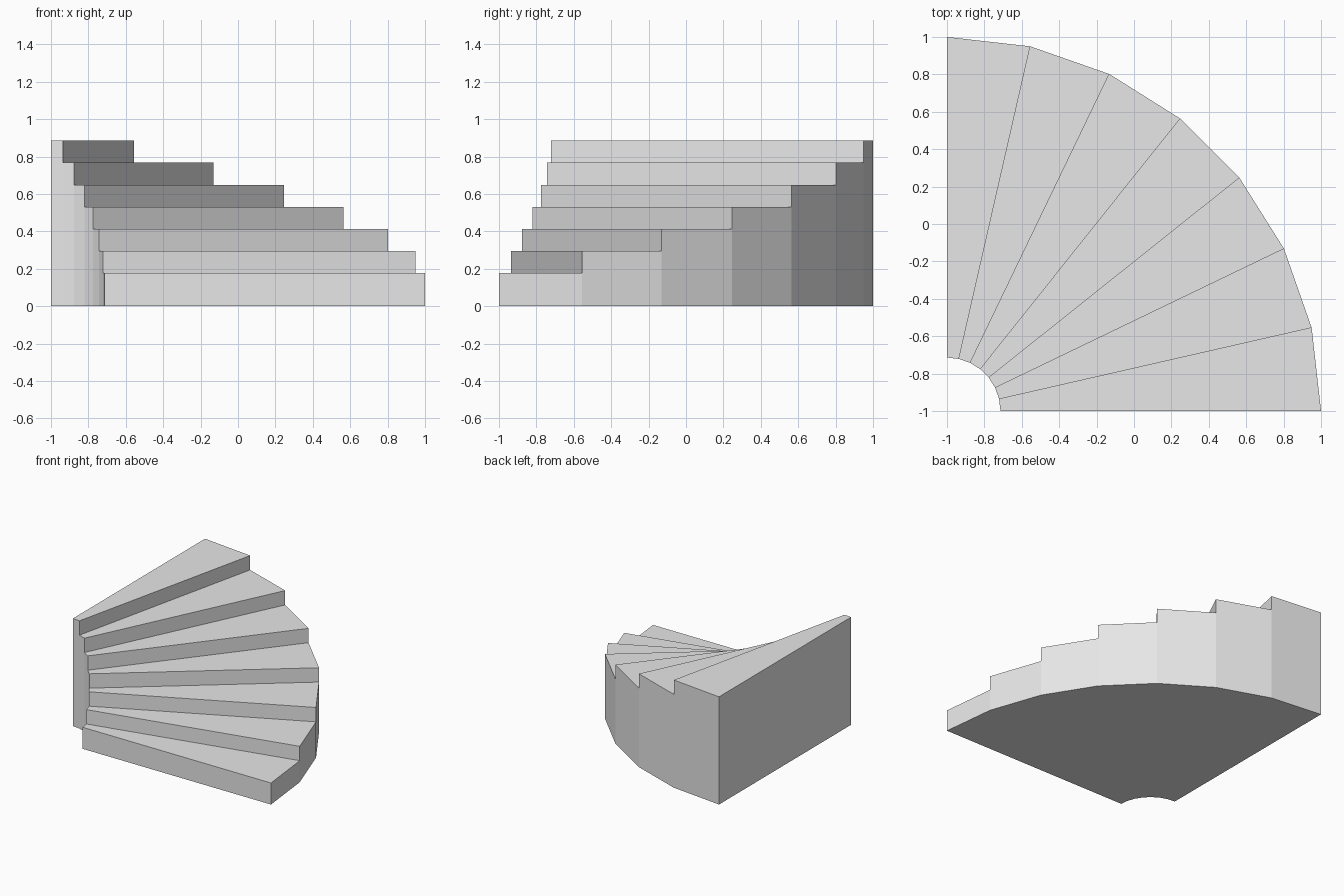
import bpy, bmesh
from math import cos, sin, pi

cube = bpy.data.objects.get("Cube")
if cube:
    bpy.data.objects.remove(cube, do_unlink=True)

STEPS = 7
INNER, OUTER = 0.286, 2.0
FIRST, RISE = 0.177, 0.118

# Plain stone colour
stone = bpy.data.materials.new("light_grey")
stone.use_nodes = True
grey = (0.8, 0.8, 0.8, 1)
stone.diffuse_color = grey
stone.node_tree.nodes["Principled BSDF"].inputs["Base Color"].default_value = grey

bm = bmesh.new()
cache = {}


def level(step):
    """Height of a tread; step -1 is the ground."""
    return FIRST + RISE * step if step >= 0 else 0.0


def vert(radius, ray, step):
    """Shared vertex on a ray of the quarter turn, at a tread's height."""
    key = (radius, ray, step)
    if key not in cache:
        a = ray * pi / 2 / STEPS
        cache[key] = bm.verts.new((radius * cos(a) - 1, radius * sin(a) - 1, level(step)))
    return cache[key]


def face(*keys):
    bm.faces.new([vert(*k) for k in keys])


for i in range(STEPS):
    j = i + 1
    # Riser and tread
    face((INNER, i, i - 1), (OUTER, i, i - 1), (OUTER, i, i), (INNER, i, i))
    face((INNER, i, i), (OUTER, i, i), (OUTER, j, i), (INNER, j, i))
    # Inner and outer walls, reaching down to the ground
    for r in (INNER, OUTER):
        wall = [(r, i, -1), (r, j, -1), (r, j, i), (r, i, i)]
        if i:
            wall.append((r, i, i - 1))
        face(*wall)

# Tall back wall and underside
face((INNER, STEPS, -1), (OUTER, STEPS, -1),
     (OUTER, STEPS, STEPS - 1), (INNER, STEPS, STEPS - 1))
rays = range(STEPS + 1)
face(*[(OUTER, k, -1) for k in rays], *[(INNER, k, -1) for k in reversed(rays)])

bmesh.ops.recalc_face_normals(bm, faces=bm.faces[:])
mesh = bpy.data.meshes.new("curved_staircase")
bm.to_mesh(mesh)
bm.free()
mesh.materials.append(stone)
stairs = bpy.data.objects.new("curved_staircase", mesh)
bpy.context.collection.objects.link(stairs)
